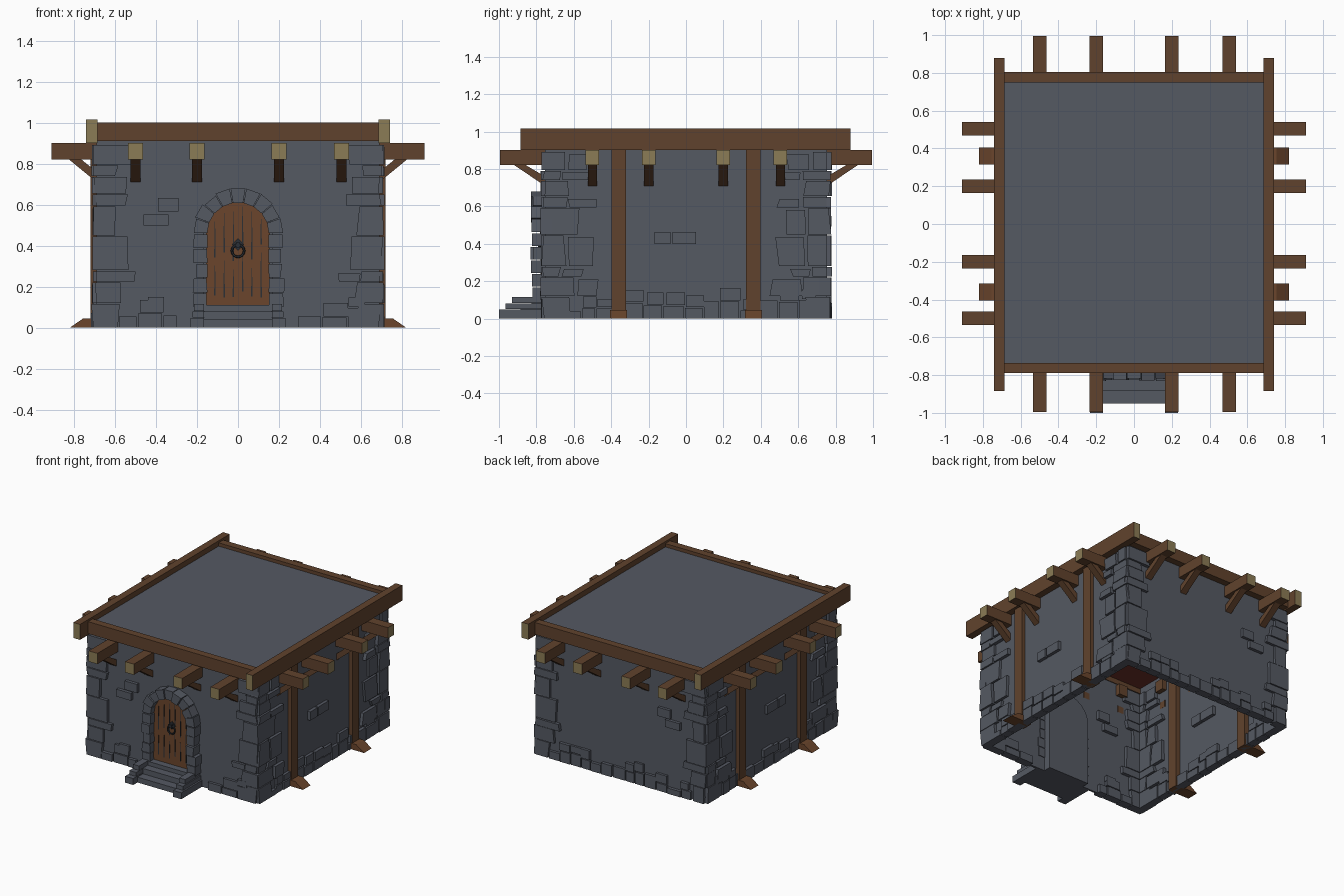
import bpy, bmesh, math, random
from mathutils import Vector

random.seed(7)
if "Cube" in bpy.data.objects:
    bpy.data.objects.remove(bpy.data.objects["Cube"])


def material(name, rgb):
    m = bpy.data.materials.new(name)
    m.use_nodes = True
    m.diffuse_color = (*rgb, 1)
    bsdf = m.node_tree.nodes["Principled BSDF"]
    bsdf.inputs["Base Color"].default_value = (*rgb, 1)
    bsdf.inputs["Roughness"].default_value = 0.9
    return m


STONE = material("grey stone", (0.09, 0.10, 0.123))
WOOD = material("brown timber", (0.118, 0.055, 0.026))
CUT = material("cut timber end", (0.26, 0.2, 0.092))
PLANK = material("door plank", (0.145, 0.06, 0.025))
IRON = material("dark iron", (0.025, 0.029, 0.036))
RED = material("dark red ceiling", (0.15, 0.03, 0.02))


class Part:
    """Collects prisms into one flat-shaded object."""

    def __init__(self, name, *mats):
        self.name, self.mats, self.bm = name, mats, bmesh.new()

    def prism(self, pts, vec, caps=(0, 0)):
        low = [self.bm.verts.new(p) for p in pts]
        high = [self.bm.verts.new(Vector(p) + Vector(vec)) for p in pts]
        for ring, mat in ((low, caps[0]), (high, caps[1])):
            self.bm.faces.new(ring).material_index = mat
        n = len(pts)
        for i in range(n):
            j = (i + 1) % n
            self.bm.faces.new((low[i], low[j], high[j], high[i]))

    def box(self, x0, x1, y0, y1, z0, z1):
        self.prism([(x0, y0, z0), (x1, y0, z0), (x1, y0, z1), (x0, y0, z1)], (0, y1 - y0, 0))

    def done(self):
        bmesh.ops.recalc_face_normals(self.bm, faces=self.bm.faces)
        me = bpy.data.meshes.new(self.name)
        self.bm.to_mesh(me)
        self.bm.free()
        for m in self.mats:
            me.materials.append(m)
        ob = bpy.data.objects.new(self.name, me)
        bpy.context.collection.objects.link(ob)
        return ob


HX, HY = 0.69, 0.755   # half sizes of the wall shell


def wall_frame(side):
    """Maps (along, height, outward) on a wall to model space."""
    s = -1 if side in ("front", "left") else 1
    if side in ("front", "back"):
        return (lambda a, z, o: Vector((a, s * (HY + o), z))), HX
    return (lambda a, z, o: Vector((s * (HX + o), a, z))), HY


SIDES = ("front", "back", "left", "right")


def slab(part, side, outline, o0, o1, caps=(0, 0)):
    at, _ = wall_frame(side)
    part.prism([at(a, z, o0) for a, z in outline], at(0, 0, o1) - at(0, 0, o0), caps)


def rect(a0, a1, z0, z1, j=0.0):
    r = lambda: random.uniform(-j, j)
    return [(a0 + r(), z0), (a1 + r(), z0), (a1 + r(), z1), (a0 + r(), z1)]


def stone(part, side, outline):
    slab(part, side, outline, -0.04, random.uniform(0.016, 0.026))


# Wall shell, roof and ceiling
walls = Part("walls", STONE)
for side in SIDES:
    half = wall_frame(side)[1]
    slab(walls, side, rect(-half, half, 0, 0.96), -0.015, 0)
walls.done()
roof = Part("roof", STONE)
roof.box(-HX, HX, -HY, HY, 0.955, 0.975)
roof.done()
ceiling = Part("ceiling", RED)
ceiling.box(-HX + 0.02, HX - 0.02, -HY + 0.02, HY - 0.02, 0.947, 0.954)
ceiling.done()

# Corner stones: bottom, top, length on front/back, length on sides
COURSES = ((0, .115, .10, .13), (.12, .22, .12, .28), (.225, .275, .18, .20),
           (.28, .445, .16, .27), (.45, .59, .10, .20), (.595, .65, .16, .25),
           (.655, .735, .14, .12), (.74, .79, .10, .23), (.795, .89, .17, .20))
quoins = Part("corner_stones", STONE)
for side in SIDES:
    half = wall_frame(side)[1]
    for end in (-1, 1):
        for z0, z1, short, long in COURSES:
            size = short if half == HX else long
            size += random.uniform(-0.02, 0.02)
            edge = half + random.uniform(0, 0.018)
            inner = half - size
            if size > 0.19:
                split = inner + size * random.uniform(0.4, 0.6)
                stone(quoins, side, [(end * a, z) for a, z in rect(inner, split - .004, z0, z1 - .01, .012)])
                inner = split + 0.012
            stone(quoins, side, [(end * a, z) for a, z in rect(inner, edge, z0, z1, .009)])
quoins.done()

# Irregular courses of stone along the foot of every wall
footing = Part("base_stones", STONE)
for side in SIDES:
    half = wall_frame(side)[1]
    a = -half + 0.11
    while a < half - 0.14:
        w = random.uniform(0.07, 0.13)
        if not (side == "front" and a + w > -0.23 and a < 0.23):
            low = random.uniform(0.04, 0.10)
            stone(footing, side, rect(a, a + w - 0.008, 0, low))
            if random.random() < (0.75 if half == HY else 0.4):
                shift = random.uniform(0, 0.02)
                stone(footing, side, rect(a + shift, a + w, low + 0.006, low + random.uniform(.05, .075)))
        a += w
footing.done()

# A few single stones showing in the wall faces
loose = Part("scattered_stones", STONE)
for side, a, z, w, h in (("front", -.34, .60, .10, .065), ("front", -.40, .525, .12, .055),
                         ("front", -.40, .13, .08, .04), ("back", -.36, .59, .10, .065),
                         ("back", -.43, .52, .12, .055)):
    stone(loose, side, rect(a - w / 2, a + w / 2, z - h / 2, z + h / 2))
for side in ("left", "right"):
    for a, z, w, h in ((-.125, .43, .085, .065), (-.01, .43, .125, .065)):
        stone(loose, side, rect(a - w / 2, a + w / 2, z - h / 2, z + h / 2))
loose.done()

# Roof edge beams
rim = Part("roof_edge_beams", WOOD, CUT)
rim.box(-0.688, 0.688, -0.79, -0.735, 0.91, 1.0)
rim.box(-0.688, 0.688, 0.75, 0.805, 0.91, 1.0)
for s in (-1, 1):
    xs = (s * 0.685, s * 0.74)
    rim.prism([(xs[0], -0.885, 0.9), (xs[1], -0.885, 0.9), (xs[1], -0.885, 1.015), (xs[0], -0.885, 1.015)],
              (0, 1.765, 0), (1, 1))
rim.done()

# Projecting joists with slanted braces
joists = Part("joists", WOOD, CUT)
braces = Part("joist_braces", WOOD)
for side in SIDES:
    at, half = wall_frame(side)
    ends = half == HX
    out = (0.24 if ends else 0.22)
    reach = 0.17 if ends else 0.14
    for a in (-0.5, -0.2, 0.2, 0.505):
        slab(joists, side, rect(a - .036, a + .036, .82, .9), -0.05, out, (0, 1))
        profile = ((-.02, .695), (0, .71), (reach, .825), (reach - .06, .825), (0, .76), (-.02, .745))
        braces.prism([at(a - 0.025, z, o) for o, z in profile], at(0.05, 0, 0) - at(0, 0, 0))
joists.done()
braces.done()

# Side posts and wedge feet
posts = Part("side_posts", WOOD)
feet = Part("post_feet", PLANK)
for side in ("left", "right"):
    at, _ = wall_frame(side)
    for a in (-0.36, 0.36):
        slab(posts, side, rect(a - .038, a + .038, 0, .905), -0.05, 0.03)
        wedge = ((-.04, 0), (.13, 0), (.065, .045), (-.04, .045))
        feet.prism([at(a - 0.045, z, o) for o, z in wedge], at(0.09, 0, 0) - at(0, 0, 0))
posts.done()
feet.done()

# Arched doorway
SPRING = 0.46


def arch(r, z0, n=14):
    curve = [(r * math.cos(math.pi * i / n), SPRING + r * math.sin(math.pi * i / n)) for i in range(n + 1)]
    return [(-r, z0), (r, z0)] + curve


backing = Part("door_recess", STONE)
slab(backing, "front", arch(0.17, 0.0), -0.07, 0.008)
backing.done()
door = Part("door", PLANK)
slab(door, "front", arch(0.155, 0.1), 0.0, 0.02)
door.done()
gaps = Part("plank_gaps", IRON)
for i in range(6):
    a = -0.1125 + i * 0.045
    top = SPRING + math.sqrt(0.148 ** 2 - a * a) - random.uniform(0.01, 0.04)
    mid = random.uniform(0.3, 0.42)
    for z0, z1 in ((random.uniform(.115, .18), mid - 0.02), (mid + 0.02, top)):
        slab(gaps, "front", [(a - .004, z0), (a + .004, z0), (a + .001, z1), (a - .001, z1)], 0.019, 0.022)
gaps.done()

# Stone surround: jamb blocks and arch blocks
surround = Part("door_surround", STONE)
for s in (-1, 1):
    z = 0.1
    for i in range(5):
        w = random.uniform(0.205, 0.225)
        slab(surround, "front", [(s * a, h) for a, h in rect(.15, w, z, z + .067, .004)],
             -0.02, random.uniform(.062, .076))
        z += 0.072
COUNT = 9
for i in range(COUNT):
    t0, t1 = (math.pi * (i + k) / COUNT for k in (0.03, 0.97))
    outer = random.uniform(0.213, 0.224)
    block = [(r * math.cos(t), SPRING + r * math.sin(t))
             for r, t in ((.15, t0), (outer, t0), (outer, t1), (.15, t1))]
    slab(surround, "front", block, -0.02, random.uniform(.062, .076))
surround.done()

# Steps with stepped side stones
steps = Part("door_steps", STONE)
for y, z0, z1 in ((-.95, 0, .04), (-.885, .04, .08), (-.825, .08, .11)):
    steps.box(-0.165, 0.165, y, -0.74, z0, z1)
for s in (-1, 1):
    for y, z0, z1 in ((-1, 0, .048), (-.965, .05, .08), (-.93, .082, .115)):
        steps.box(s * 0.165, s * (0.232 - z0 * 0.2), y, -0.74, z0, z1)
steps.done()

# Ring handle
at, _ = wall_frame("front")
bpy.ops.mesh.primitive_torus_add(location=at(0, 0.375, 0.032), rotation=(math.pi / 2, 0, 0), major_radius=0.03,
                                 minor_radius=0.006, major_segments=14, minor_segments=6)
ring = bpy.context.object
ring.name = "door_ring"
ring.data.materials.append(IRON)
boss = Part("ring_plate", IRON)
slab(boss, "front", [(0, .375), (.03, .405), (0, .435), (-.03, .405)], 0.018, 0.028)
slab(boss, "front", rect(-.01, .01, .39, .415), 0.02, 0.042)
boss.done()
